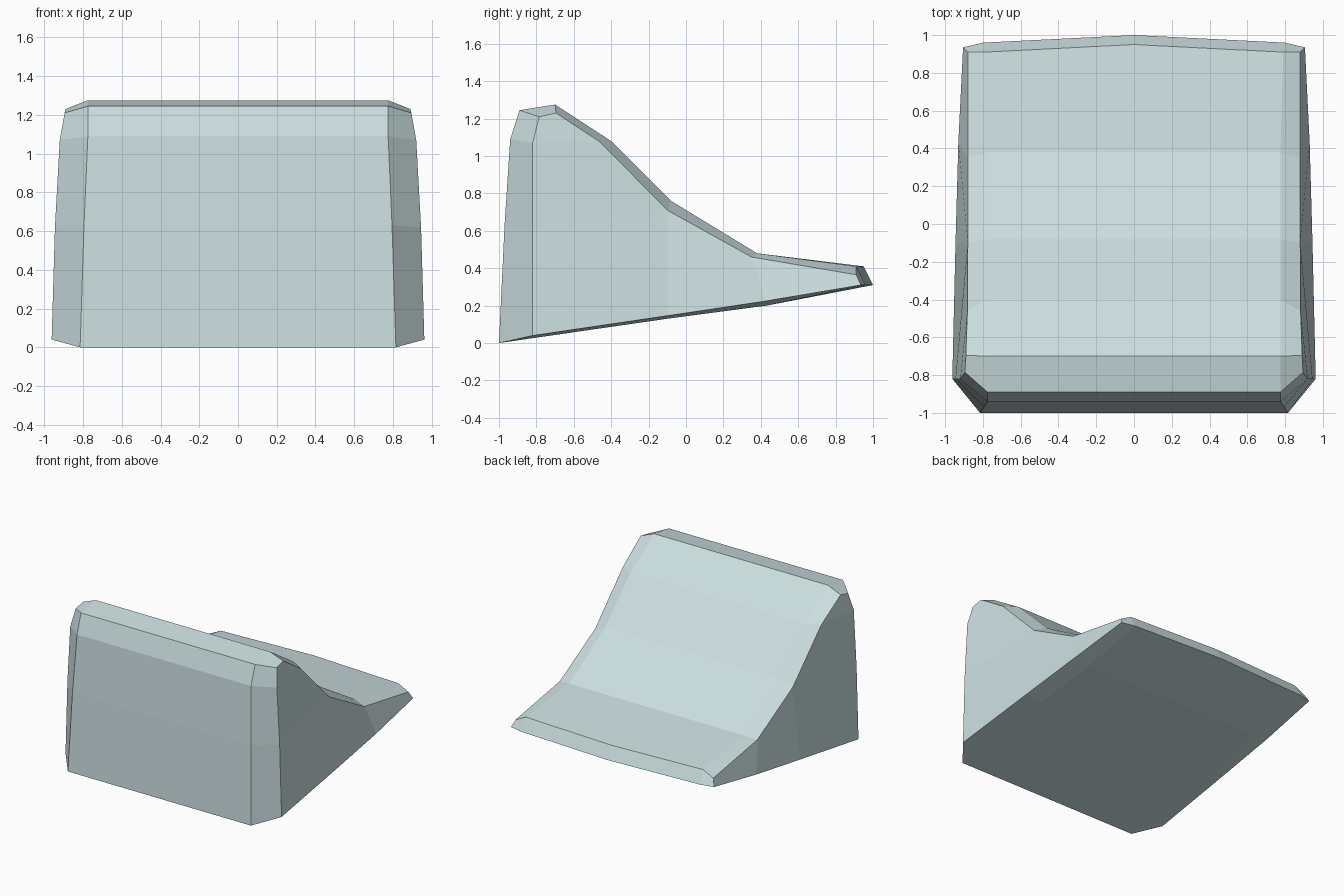
import bpy, bmesh

# Side profile stations, going round the wedge from the front foot:
# (centre y, z), (inner line x, y), (side rim x, y, z)
STATIONS = [
    ((-1.00, 0.00), (0.815, -1.00), (0.962, -0.82, 0.04)),
    ((-0.97, 0.63), (0.795, -0.97), (0.945, -0.82, 0.62)),
    ((-0.94, 1.09), (0.775, -0.94), (0.92, -0.82, 1.07)),
    ((-0.89, 1.245), (0.775, -0.89), (0.895, -0.785, 1.21)),
    ((-0.70, 1.275), (0.775, -0.70), (0.89, -0.695, 1.23)),
    ((-0.40, 1.08), (0.775, -0.40), (0.882, -0.46, 1.075)),
    ((-0.08, 0.76), (0.775, -0.08), (0.88, -0.10, 0.71)),
    ((0.38, 0.48), (0.775, 0.38), (0.88, 0.35, 0.46)),
    ((0.95, 0.41), (0.79, 0.91), (0.88, 0.91, 0.365)),
    ((1.00, 0.31), (0.80, 0.96), (0.905, 0.935, 0.31)),
    ((0.43, 0.20), (0.80, 0.43), (0.93, 0.43, 0.225)),
    ((-0.10, 0.13), (0.805, -0.10), (0.945, -0.10, 0.146)),
]
# Side panel quads, by station number
PANELS = [(0, 1, 6, 11), (1, 2, 5, 6), (2, 3, 4, 5), (6, 7, 10, 11), (7, 8, 9, 10)]

# Key cap body: five points across at each station, joined into a closed band
bm = bmesh.new()
rings = []
for (cy, cz), (ix, iy), (sx, sy, sz) in STATIONS:
    row = [(-sx, sy, sz), (-ix, iy, cz), (0, cy, cz), (ix, iy, cz), (sx, sy, sz)]
    rings.append([bm.verts.new(p) for p in row])
for i, a in enumerate(rings):
    b = rings[(i + 1) % len(rings)]
    for k in range(4):
        bm.faces.new((a[k], a[k + 1], b[k + 1], b[k]))

# Both side panels
for side in (0, 4):
    for quad in PANELS:
        bm.faces.new([rings[i][side] for i in quad])
bmesh.ops.recalc_face_normals(bm, faces=bm.faces)

mesh = bpy.data.meshes.new("wedge_body")
bm.to_mesh(mesh)
bm.free()
body = bpy.data.objects.new("wedge_body", mesh)
bpy.context.collection.objects.link(body)

# Pale blue-grey surface
mat = bpy.data.materials.new("pale_blue_grey")
mat.diffuse_color = (0.60, 0.73, 0.74, 1)
mesh.materials.append(mat)
